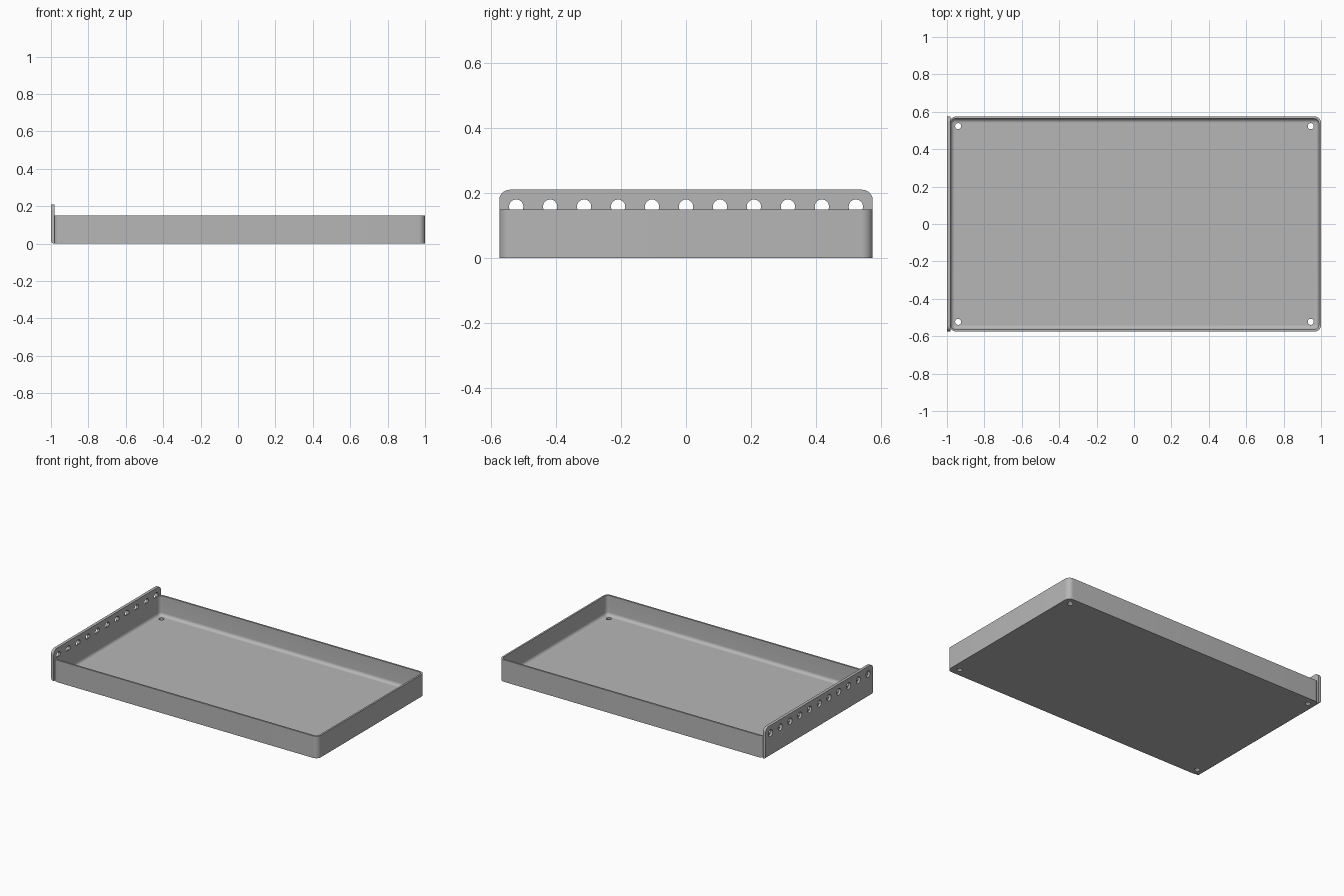
import bpy
import bmesh
from math import cos, sin, pi
from mathutils import Vector

cube = bpy.data.objects.get("Cube")
if cube:
    bpy.data.objects.remove(cube, do_unlink=True)

# Overall sizes
HALF_Y = 0.575
TRAY_TOP = 0.149
PLATE_TOP = 0.21
PLATE = 0.02      # end plate thickness
WALL = 0.012      # tray wall thickness
FLOOR = 0.014

grey = bpy.data.materials.new("brushed grey")
grey.use_nodes = True
grey.diffuse_color = (0.47, 0.47, 0.47, 1)
grey.node_tree.nodes["Principled BSDF"].inputs["Base Color"].default_value = grey.diffuse_color


def rounded(x0, x1, y0, y1, radii, steps=8):
    """Outline of a rectangle, one radius per corner, counter-clockwise."""
    corners = [(x1, y1, -1, -1), (x0, y1, 1, -1), (x0, y0, 1, 1), (x1, y0, -1, 1)]
    points = []
    for i, ((x, y, sx, sy), r) in enumerate(zip(corners, radii)):
        if r == 0:
            points.append((x, y))
            continue
        for k in range(steps + 1):
            a = (i + k / steps) * pi / 2
            points.append((x + sx * r + r * cos(a), y + sy * r + r * sin(a)))
    return points


def circle(u, v, r, n=32):
    return [(u + r * cos(2 * pi * k / n), v + r * sin(2 * pi * k / n)) for k in range(n)]


def loft(bm, rings):
    """Skin equal rings of 3D points and cap both ends."""
    loops = [[bm.verts.new(p) for p in ring] for ring in rings]
    for a, b in zip(loops, loops[1:]):
        for i in range(len(a)):
            j = (i + 1) % len(a)
            bm.faces.new((a[i], a[j], b[j], b[i]))
    bm.faces.new(loops[0][::-1])
    bm.faces.new(loops[-1])


def along_z(outline, z):
    return [(u, v, z) for u, v in outline]


def along_x(outline, x):
    return [(x, u, v) for u, v in outline]


def make(name, bm):
    bmesh.ops.recalc_face_normals(bm, faces=bm.faces[:])
    mesh = bpy.data.meshes.new(name)
    bm.to_mesh(mesh)
    bm.free()
    mesh.materials.append(grey)
    obj = bpy.data.objects.new(name, mesh)
    bpy.context.collection.objects.link(obj)
    return obj


def select(obj):
    bpy.ops.object.select_all(action="DESELECT")
    obj.select_set(True)
    bpy.context.view_layer.objects.active = obj


def cut(obj, cutter):
    mod = obj.modifiers.new("cut", "BOOLEAN")
    mod.operation = "DIFFERENCE"
    mod.solver = "EXACT"
    mod.object = cutter
    select(obj)
    bpy.ops.object.modifier_apply(modifier=mod.name)
    bpy.data.objects.remove(cutter, do_unlink=True)


# Tray body with rounded vertical corners
bm = bmesh.new()
outer = rounded(-0.986, 1, -HALF_Y, HALF_Y, [0.035] * 4)
loft(bm, [along_z(outer, 0), along_z(outer, TRAY_TOP)])
tray = make("tray", bm)

# Hollow with a rounded junction between floor and walls
bm = bmesh.new()
fillet = 0.022
rings = []
for k in range(9):
    a = k / 8 * pi / 2
    inset = fillet * (1 - sin(a))
    side = HALF_Y - WALL - inset
    outline = rounded(-1 + PLATE + inset, 1 - WALL - inset, -side, side, [0.025 - inset] * 4)
    rings.append(along_z(outline, FLOOR + fillet * (1 - cos(a))))
rings.append(along_z(outline, TRAY_TOP + 0.1))
loft(bm, rings)
cut(tray, make("hollow_cutter", bm))

# Mounting holes in the floor corners
bm = bmesh.new()
for x in (-0.94, 0.945):
    for y in (-0.523, 0.523):
        hole = circle(x, y, 0.016)
        loft(bm, [along_z(hole, -0.1), along_z(hole, 0.1)])
cut(tray, make("floor_hole_cutter", bm))

# Taller end plate, rounded on top and along its lower outside edge
bm = bmesh.new()
outline = rounded(-HALF_Y, HALF_Y, 0, PLATE_TOP, [0.032, 0.032, 0, 0])
loft(bm, [along_x(outline, -1), along_x(outline, -1 + PLATE)])
low = [e for e in bm.edges if all(v.co.z < 0.001 and v.co.x < -0.999 for v in e.verts)]
bmesh.ops.bevel(bm, geom=low, offset=0.018, segments=6, profile=0.5, affect="EDGES")
end_plate = make("end_plate", bm)

# Row of round holes through the plate
bm = bmesh.new()
for i in range(-5, 6):
    hole = circle(i * 0.1046, 0.158, 0.022)
    loft(bm, [along_x(hole, -1.1), along_x(hole, -0.9)])
cut(end_plate, make("plate_hole_cutter", bm))

for obj in (tray, end_plate):
    select(obj)
    bpy.ops.object.shade_smooth_by_angle(angle=pi / 6)
